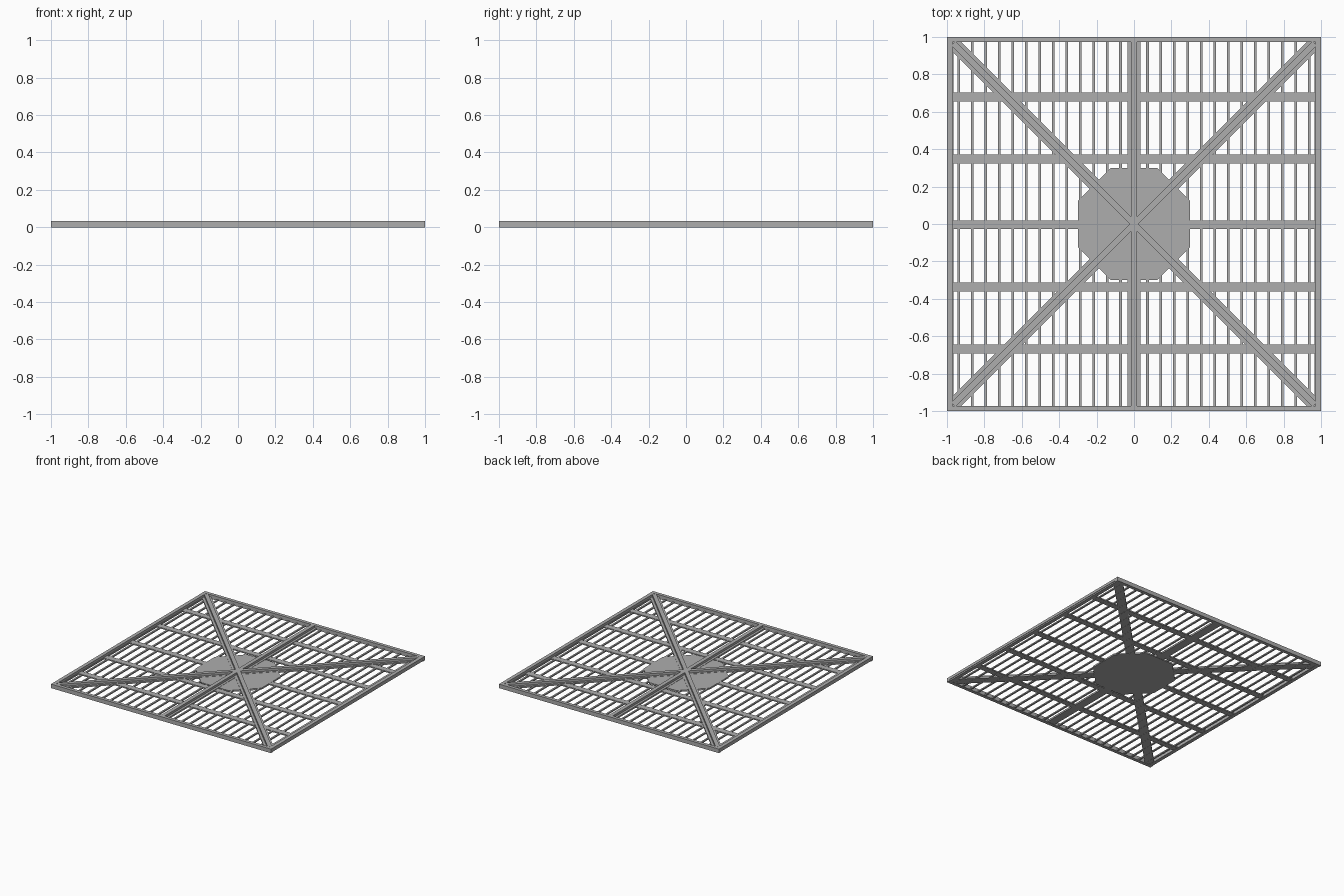
import bpy, bmesh, math
from mathutils import Matrix

if "Cube" in bpy.data.objects:
    bpy.data.objects.remove(bpy.data.objects["Cube"])

grey = bpy.data.materials.new("steel grey")
grey.diffuse_color = (0.42, 0.42, 0.42, 1)
grey.use_nodes = True
grey.node_tree.nodes["Principled BSDF"].inputs["Base Color"].default_value = grey.diffuse_color


def finish(name, bm):
    mesh = bpy.data.meshes.new(name)
    bm.to_mesh(mesh)
    bm.free()
    mesh.materials.append(grey)
    obj = bpy.data.objects.new(name, mesh)
    bpy.context.collection.objects.link(obj)
    return obj


def bar(name, x, y, z0, z1, sx, sy, angle=0):
    """Box centred on (x, y), spanning z0 to z1, turned about z."""
    bm = bmesh.new()
    bmesh.ops.create_cube(bm, size=1, matrix=(
        Matrix.Translation((x, y, (z0 + z1) / 2))
        @ Matrix.Rotation(angle, 4, 'Z')
        @ Matrix.Diagonal((sx, sy, z1 - z0, 1))))
    return finish(name, bm)


TOP = 0.033

# Outer frame: full-length end rails, side rails with a slightly recessed foot
for s, end, side in ((-1, "front", "left"), (1, "back", "right")):
    bar(end + "_rail", 0, s * 0.986, 0, TOP, 2, 0.028)
    bar(side + "_rail", s * 0.985, 0, 0.011, TOP, 0.03, 1.944)
    bar(side + "_rail_foot", s * 0.981, 0, 0, 0.011, 0.03, 1.944)

# Thin slats running front to back
for k in range(1, 14):
    for s in (-1, 1):
        bar("slat", s * 0.072 * k, 0, 0.001, 0.011, 0.014, 1.944)

# Wide flat cross bars
for y in (0.68, 0.347, -0.004, -0.336, -0.668):
    bar("cross_bar", 0, y, 0.002, 0.012, 1.94, 0.048)

# T-section beams: one central, two diagonal
for name, angle, length in (("centre_beam", 0, 1.944),
                            ("diagonal_beam", math.pi / 4, 2.73),
                            ("diagonal_beam", -math.pi / 4, 2.73)):
    bar(name + "_flange", 0, 0, 0.002, 0.015, 0.07, length, angle)
    bar(name + "_web", 0, 0, 0.015, TOP, 0.032, length, angle)

# Octagonal centre plate
bm = bmesh.new()
bmesh.ops.create_cone(bm, cap_ends=True, segments=8, depth=0.013,
                      radius1=0.3 / math.cos(math.pi / 8),
                      radius2=0.3 / math.cos(math.pi / 8),
                      matrix=Matrix.Translation((0, 0, 0.0065))
                      @ Matrix.Rotation(math.pi / 8, 4, 'Z'))
# Make sure two edges lie parallel to each axis
v = max(bm.verts, key=lambda p: p.co.x)
if abs(v.co.y) < 0.01:
    bmesh.ops.rotate(bm, verts=bm.verts, matrix=Matrix.Rotation(math.pi / 8, 3, 'Z'))
finish("centre_plate", bm)
